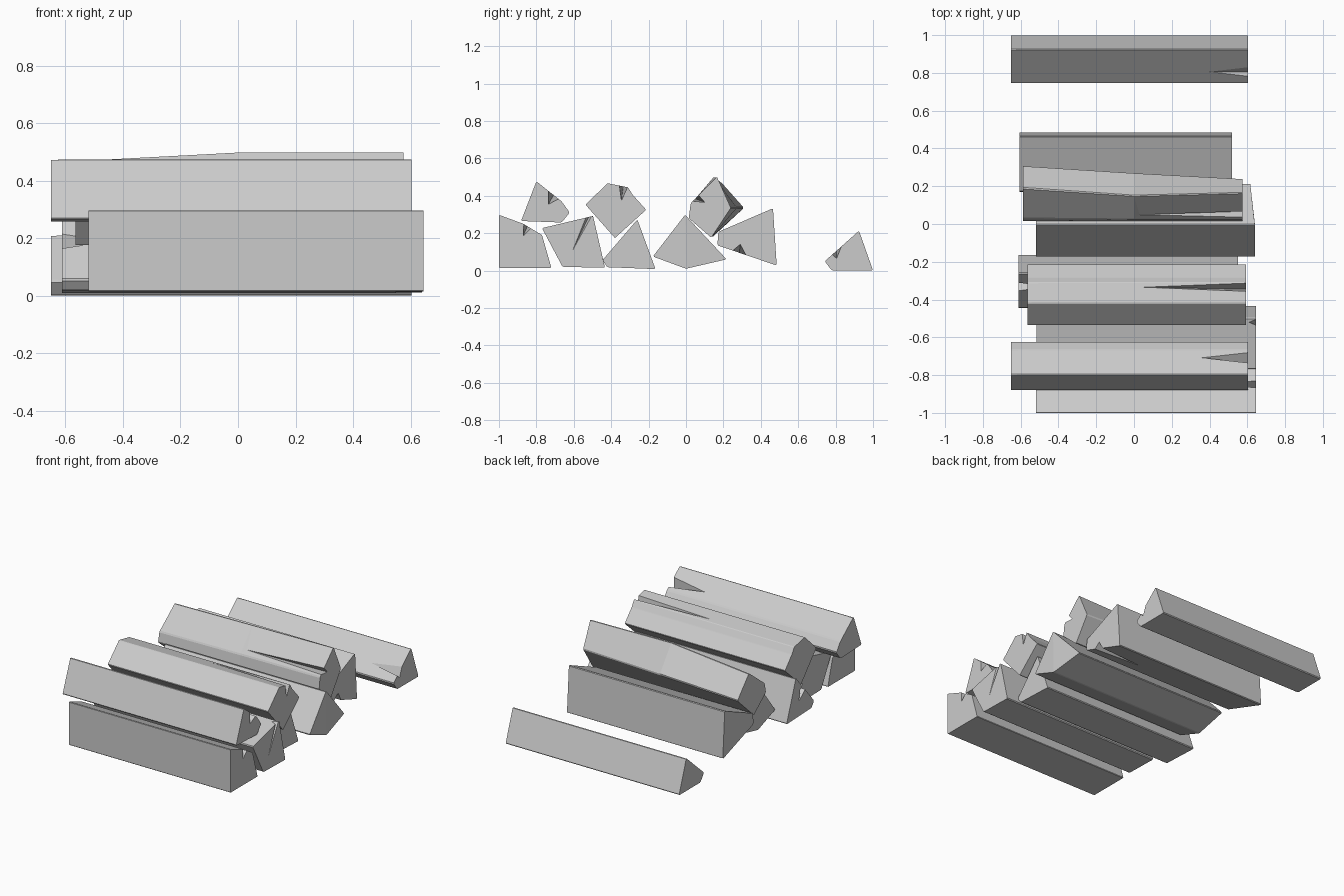
import bpy, bmesh
from mathutils import Vector

if "Cube" in bpy.data.objects:
    bpy.data.objects.remove(bpy.data.objects["Cube"])


def log(name, rings, crack=None):
    """Split log lofted through (x, [(y, z), ...]) rings; the crack opens at the last ring.
    crack = (edge index, start fraction, end fraction, deep (y, z), x where it closes)"""
    bm = bmesh.new()
    loops = []
    for x, profile in rings:
        loops.append([bm.verts.new(p if len(p) == 3 else (x, p[0], p[1])) for p in profile])
    n = len(loops[0])
    cap = list(loops[-1])
    for k in range(len(loops) - 1):
        l, r = loops[k], loops[k + 1]
        for i in range(n):
            j = (i + 1) % n
            if crack and k == len(loops) - 2 and i == crack[0]:
                _, fa, fb, deep, apex_x = crack
                x_end = rings[-1][0]
                t = (apex_x - rings[k][0]) / (x_end - rings[k][0])
                m = (fa + fb) / 2
                p = bm.verts.new(l[i].co.lerp(l[j].co, m).lerp(r[i].co.lerp(r[j].co, m), t))
                a = bm.verts.new(r[i].co.lerp(r[j].co, fa))
                b = bm.verts.new(r[i].co.lerp(r[j].co, fb))
                d = bm.verts.new(Vector((x_end, *deep)))
                for f in ((l[i], p, a, r[i]), (l[j], r[j], b, p), (l[i], l[j], p),
                          (p, d, a), (p, b, d)):
                    bm.faces.new(f)
                cap[i + 1:i + 1] = [a, d, b]
            else:
                bm.faces.new((l[i], l[j], r[j], r[i]))
    bm.faces.new(loops[0])
    if crack:
        bm.faces.new(cap)
    else:
        for i in range(1, n - 1):
            bm.faces.new((cap[0], cap[i], cap[i + 1]))
    bmesh.ops.recalc_face_normals(bm, faces=bm.faces)
    # slightly worn long edges
    long_edges = []
    for k in range(len(loops) - 1):
        for i in range(n):
            e = bm.edges.get((loops[k][i], loops[k + 1][i]))
            if e:
                long_edges.append(e)
    bmesh.ops.bevel(bm, geom=long_edges, offset=0.006, segments=1,
                    affect='EDGES', clamp_overlap=True)
    bmesh.ops.triangulate(bm, faces=[f for f in bm.faces if len(f.verts) > 4])
    bmesh.ops.recalc_face_normals(bm, faces=bm.faces)
    me = bpy.data.meshes.new(name)
    bm.to_mesh(me)
    bm.free()
    ob = bpy.data.objects.new(name, me)
    bpy.context.collection.objects.link(ob)


def straight(name, x0, x1, profile, crack=None):
    log(name, [(x0, profile), (x1, profile)], crack)


# lower row, front to back
straight("front_log", -0.52, 0.645,
         [(-1.0, 0.298), (-0.87, 0.25), (-0.77, 0.19), (-0.72, 0.015), (-1.0, 0.015)],
         (1, 0.03, 0.4, (-0.87, 0.185), 0.45))
straight("second_log", -0.515, 0.645,
         [(-0.77, 0.227), (-0.497, 0.292), (-0.433, 0.015), (-0.66, 0.02)],
         (0, 0.86, 0.97, (-0.605, 0.11), 0.61))
straight("third_log", 0.55, -0.612,
         [(-0.447, 0.055), (-0.26, 0.273), (-0.163, 0.008), (-0.42, 0.018)],
         (0, 0.5, 0.73, (-0.29, 0.11), -0.45))
middle = [(-0.005, 0.298), (0.217, 0.06), (0.0, 0.01), (-0.177, 0.075)]
log("middle_log", [(-0.52, middle),
                   (0.64, [middle[0], (0.615, 0.217, 0.06), middle[2], middle[3]])])
straight("fifth_log", -0.605, 0.52,
         [(0.465, 0.333), (0.485, 0.027), (0.168, 0.135), (0.173, 0.207)],
         (1, 0.52, 0.74, (0.29, 0.14), 0.2))
straight("rear_log", -0.65, 0.603,
         [(0.925, 0.213), (1.0, 0.0), (0.78, 0.0), (0.742, 0.05)],
         (3, 0.22, 0.48, (0.805, 0.065), 0.4))

# upper row
straight("upper_front_log", -0.65, 0.603,
         [(-0.80, 0.477), (-0.665, 0.37), (-0.622, 0.31), (-0.665, 0.257), (-0.882, 0.265)],
         (0, 0.48, 0.88, (-0.735, 0.355), 0.36))
straight("upper_middle_log", -0.565, 0.592,
         [(-0.537, 0.352), (-0.42, 0.467), (-0.31, 0.445), (-0.285, 0.405),
          (-0.213, 0.325), (-0.38, 0.174)],
         (1, 0.58, 0.97, (-0.345, 0.375), 0.05))

# bent upper log
log("upper_bent_log", [
    (-0.588, [(0.19, 0.47), (0.31, 0.335), (0.14, 0.178), (0.015, 0.28), (0.03, 0.345)]),
    (0.0, [(0.15, 0.502), (0.272, 0.335), (0.135, 0.177), (0.015, 0.28), (0.025, 0.355)]),
    (0.575, [(0.165, 0.502), (0.24, 0.335), (0.135, 0.176), (0.015, 0.28), (0.025, 0.36)])],
    (4, 0.08, 0.3, (0.10, 0.365), 0.03))
